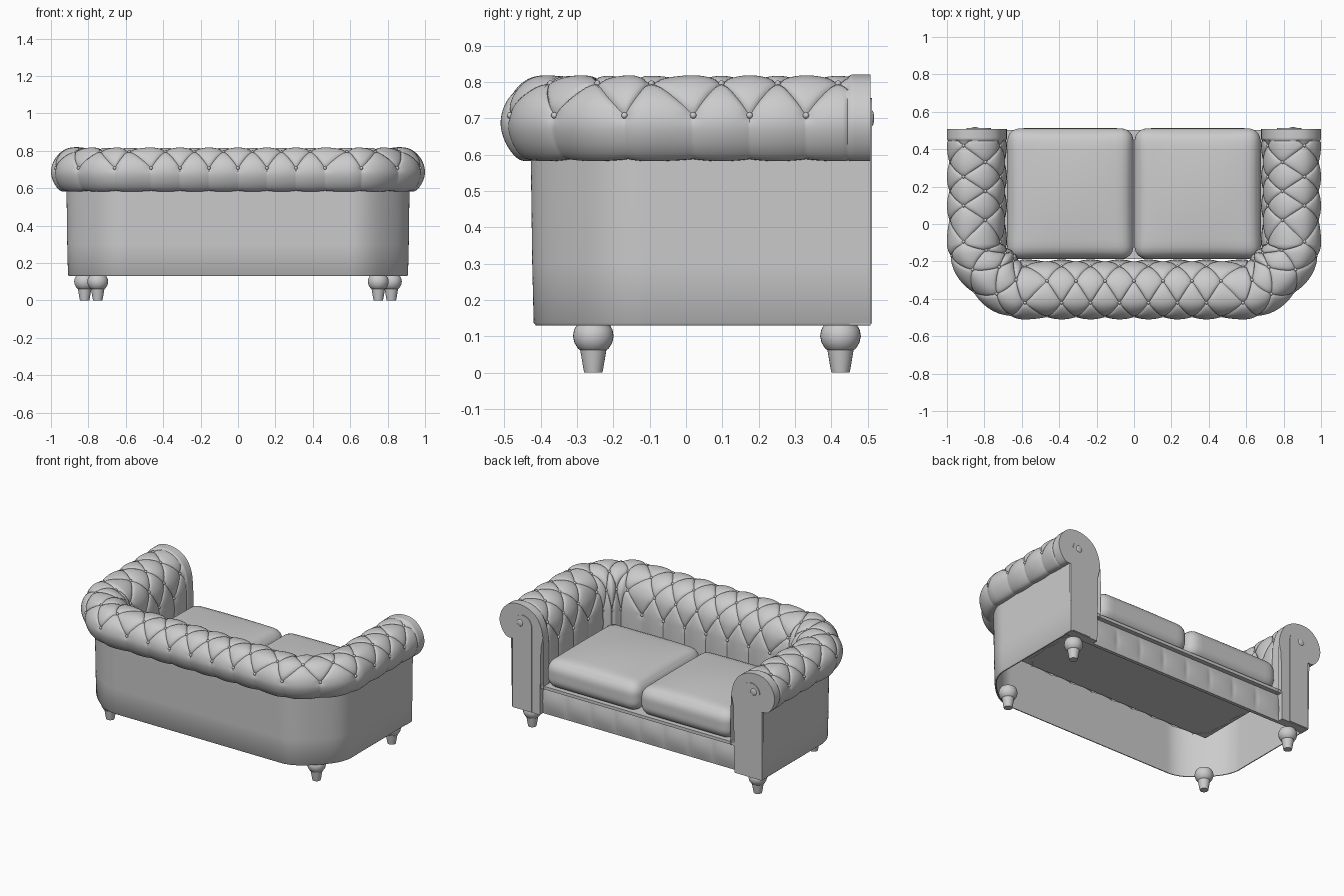
import bpy, bmesh
from math import sin, cos, pi, radians, exp, hypot
from mathutils import Vector, Matrix

if "Cube" in bpy.data.objects:
    bpy.data.objects.remove(bpy.data.objects["Cube"])


def make(name, bm, angle=40):
    bmesh.ops.recalc_face_normals(bm, faces=bm.faces[:])
    me = bpy.data.meshes.new(name)
    bm.to_mesh(me)
    bm.free()
    me.shade_smooth()
    me.set_sharp_from_angle(angle=radians(angle))
    ob = bpy.data.objects.new(name, me)
    bpy.context.collection.objects.link(ob)
    return ob


def grid(rows, w=None):
    """Skin rows of points; with weights, split each quad along its lower diagonal."""
    bm = bmesh.new()
    vs = [[bm.verts.new(p) for p in r] for r in rows]
    for i in range(len(vs) - 1):
        for j in range(len(vs[0]) - 1):
            a, b, c, d = vs[i][j], vs[i][j + 1], vs[i + 1][j + 1], vs[i + 1][j]
            if not w:
                bm.faces.new((a, b, c, d))
            elif w[i][j] + w[i + 1][j + 1] < w[i][j + 1] + w[i + 1][j]:
                bm.faces.new((a, b, c)), bm.faces.new((a, c, d))
            else:
                bm.faces.new((a, b, d)), bm.faces.new((b, c, d))
    return bm


def slab(outline, y0, y1):
    """Extrude an x-z outline between two depths."""
    bm = bmesh.new()
    f = bm.faces.new([bm.verts.new((x, y0, z)) for x, z in outline])
    ext = bmesh.ops.extrude_face_region(bm, geom=[f])
    bmesh.ops.translate(bm, vec=(0, y1 - y0, 0),
                        verts=[v for v in ext["geom"] if isinstance(v, bmesh.types.BMVert)])
    return bm


# U-shaped plan path: tuft column k -> point at depth d in from the outer edge
STOPS = [(0, 0), (3, .465), (4, .7), (5, 1.1), (6, 1.5), (7, 1.73), (8, 1.885), (9, 2.04), (10, 2.217)]


def plan(k, d):
    side, k = (1 if k >= 0 else -1), abs(k)
    for (k0, t0), (k1, t1) in zip(STOPS, STOPS[1:]):
        if k <= k1:
            break
    t = t0 + (t1 - t0) * (k - k0) / (k1 - k0)
    r = .4 - d
    if t < .6:
        x, y = t, -.11 - r
    elif t < 1.6:
        a = (t - .6) * pi / 2
        r -= .024 * sin(2 * a) ** 2
        x, y = .6 + r * sin(a), -.11 - r * cos(a)
    else:
        x, y = .6 + r, -.11 + t - 1.6
    return side * x, y


# Rolled cross-section (depth, height), smoothed and evenly resampled
PTS = [(.09, .582), (.05, .587), (.015, .63), (0, .69), (.02, .755), (.07, .805), (.135, .82),
       (.205, .808), (.265, .77), (.30, .71), (.315, .64), (.32, .55), (.32, .42), (.32, .30)]


def smooth(pts, n=12):
    p = [Vector(q) for q in pts]
    p = [p[0]] + p + [p[-1]]
    out = []
    for a, b, c, e in zip(p, p[1:], p[2:], p[3:]):
        for i in range(n):
            t = i / n
            out.append(.5 * (2 * b + (c - a) * t + (2 * a - 5 * b + 4 * c - e) * t * t
                             + (3 * b - a - 3 * c + e) * t ** 3))
    return out + [p[-1]]


curve = smooth(PTS)
arc = [0]
for a, b in zip(curve, curve[1:]):
    arc.append(arc[-1] + (b - a).length)


def section(s):
    i = 0
    while i < len(arc) - 2 and arc[i + 1] < s:
        i += 1
    a, b = curve[i], curve[i + 1]
    t = (b - a).normalized()
    return a.lerp(b, (s - arc[i]) / (arc[i + 1] - arc[i])), Vector((-t.y, t.x))


# Tufted roll over the arms and back, with a plain band near the front ends
STEP, TOPROW, DEPTH, KBAND, KMAX, SUB = .133, 4, .015, 9.65, 10, 14
DS = STEP / SUB
S0, NS, NK = 19 * DS, int(arc[-1] / DS), 2 * KMAX * 2 * SUB
secs = [section(DS * j) for j in range(NS + 1)]
rows, weights = [], []
for i in range(NK + 1):
    k = -KMAX + i / (2 * SUB)
    row, wrow = [], []
    for j in range(NS + 1):
        p, n = secs[j]
        s = DS * j
        r = min(max((s - S0) / STEP, 0), TOPROW)
        puff = (abs(sin(pi * (k + r / 2))) * abs(sin(pi * (k - r / 2)))) ** .4
        if abs(k) > KBAND:
            puff = 1
        puff = min(puff, .4 + (abs(abs(k) - KBAND) / .15) ** .5)
        rr = round((s - S0) / STEP)
        dent = 0
        if 0 <= rr <= TOPROW and abs(k) < KBAND:
            off = .5 * (rr % 2)
            dk = (k - off - round(k - off)) * .155
            dent = exp(-(hypot(dk, s - S0 - rr * STEP) / .018) ** 2)
        fade = .35 + .65 * min(1, s / S0)
        q = p + n * (DEPTH * fade * (puff - 1) - .005 * dent)
        row.append((*plan(k, q.x), q.y))
        wrow.append(puff)
    rows.append(row)
    weights.append(wrow)
make("tufted_roll", grid(rows, weights), 45)

# Tuft buttons
bm = bmesh.new()
for r in range(TOPROW + 1):
    p, n = section(S0 + r * STEP)
    q = p - n * (DEPTH + .002)
    for c in range(-10, 11):
        k = c + .5 * (r % 2)
        if abs(k) < 9.6:
            bmesh.ops.create_icosphere(bm, subdivisions=2, radius=.009,
                                       matrix=Matrix.Translation((*plan(k, q.x), q.y)))
make("tuft_buttons", bm)

# Outer wall of the frame
wall = [(.103, .13), (.097, .13), (.091, .137), (.087, .3), (.083, .6), (.095, .6), (.1, .3), (.103, .13)]
make("outer_wall", grid([[(*plan(-10 + .1 * i, d), z) for d, z in wall] for i in range(201)]))

# Scroll-shaped arm fronts with a raised arched panel and button
outline = [(.093, .131), (.093, .583)] + [(p.x, p.y) for p in curve[3:-36:3]]
outline += [(.30, .57), (.292, .131)]
arch = [(.765, .135)] + [(.83 - .065 * cos(pi * i / 16), .69 + .065 * sin(pi * i / 16)) for i in range(17)]
arch += [(.895, .135)]
for side, tag in ((1, "right"), (-1, "left")):
    bm = slab([(side * (1 - d), z) for d, z in outline], .45, .508)
    # keep the scroll end thin so it stays behind the front face
    for v in bm.verts:
        if v.co.y < .46 and v.co.z > .575:
            v.co.y = .502
    make(tag + "_arm_front", bm, 30)
    make(tag + "_arm_panel", slab([(side * x, z) for x, z in arch], .5, .512), 30)
    bm = bmesh.new()
    bmesh.ops.create_uvsphere(bm, u_segments=20, v_segments=12, radius=.022,
                              matrix=Matrix.Translation((side * .85, .511, .70)) @ Matrix.Diagonal((1, .3, 1, 1)))
    make(tag + "_arm_button", bm)

# Front rail with soft upholstery pleats, and the seat deck above it
rows = []
for i in range(113):
    x = -.71 + 1.42 * i / 112
    w = abs(sin(pi * 8 * i / 112)) ** .5
    front = [(x, .472 + (.006 + .008 * w) * sin(pi * j / 10), .13 + .175 * j / 10) for j in range(11)]
    rows.append([(x, .45, .13)] + front + [(x, .45, .305)])
make("front_rail", grid(rows), 60)
bm = bmesh.new()
bmesh.ops.create_cube(bm, size=1, matrix=Matrix.Translation((0, .157, .315)) @ Matrix.Diagonal((1.41, .69, .02, 1)))
make("seat_deck", bm)

# Two crowned seat cushions
HALF, R = Vector((.338, .35, .093)), .07
for side, tag in ((1, "right"), (-1, "left")):
    bm = bmesh.new()
    bmesh.ops.create_cube(bm, size=2)
    bmesh.ops.subdivide_edges(bm, edges=bm.edges[:], cuts=19, use_grid_fill=True)
    for v in bm.verts:
        u = Vector([sin(c * pi / 2) for c in v.co])
        p = Vector([a * h for a, h in zip(u, HALF)])
        q = Vector([max(-(h - R), min(h - R, c)) for c, h in zip(p, HALF)])
        if (p - q).length > 1e-6:
            p = q + (p - q).normalized() * R
        if p.z > 0:
            p.z += .026 * (1 - u.x ** 2) * (1 - u.y ** 2)
        v.co = p + Vector((side * .34, .162, .412))
    make(tag + "_seat_cushion", bm)

# Turned feet
LEG = [(0, 0), (.025, 0), (.028, .015), (.036, .062), (.042, .066), (.052, .082), (.056, .1),
       (.053, .118), (.045, .132), (0, .132)]
for x, y, tag in ((.82, .425, "front"), (.75, -.255, "rear")):
    for side, lr in ((1, "right"), (-1, "left")):
        bm = grid([[(side * x + r * cos(a * pi / 14), y + r * sin(a * pi / 14), z) for r, z in LEG]
                   for a in range(29)])
        bmesh.ops.remove_doubles(bm, verts=bm.verts[:], dist=1e-5)
        make(f"{tag}_{lr}_foot", bm)
